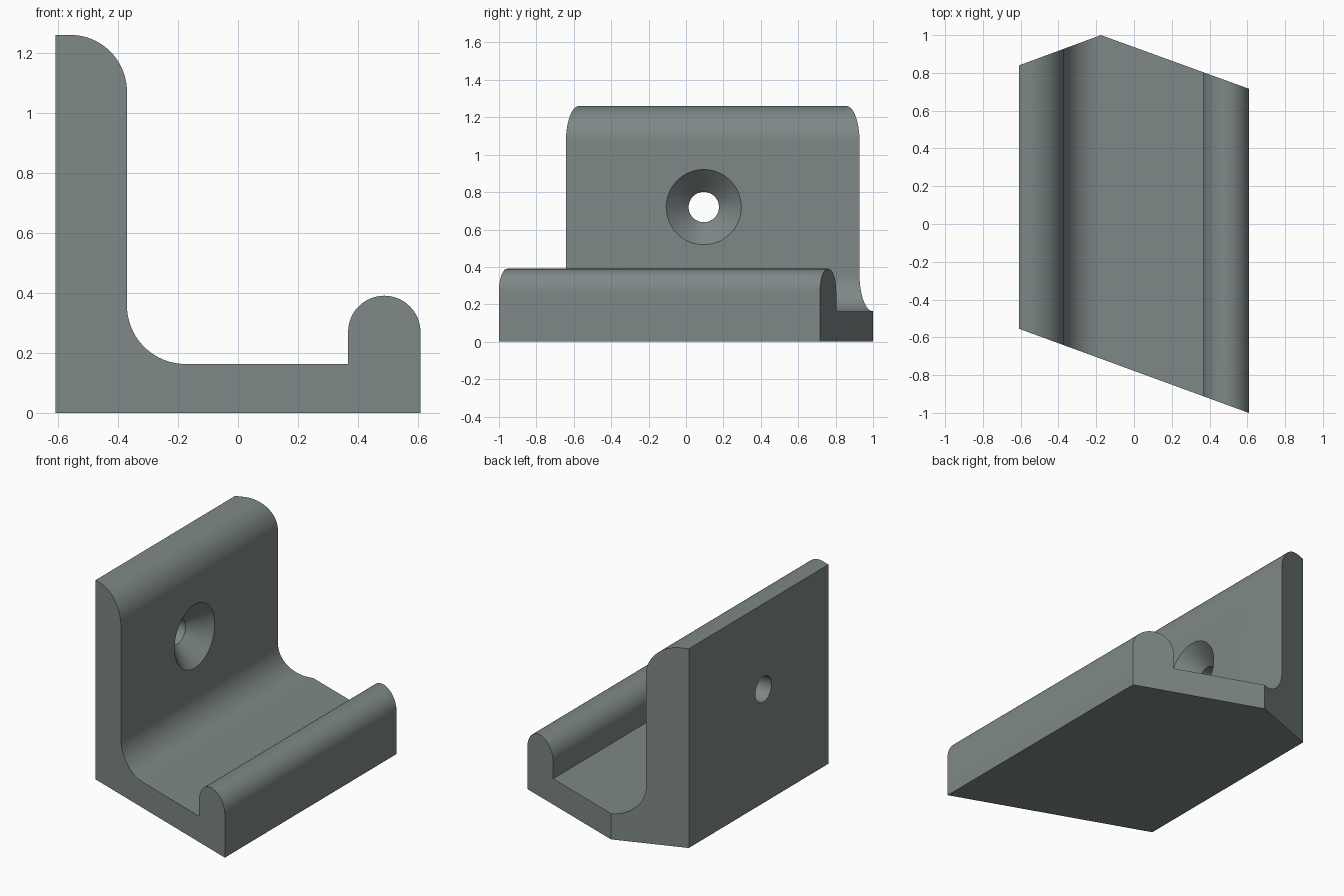
import bpy, bmesh, math
from mathutils import Matrix

if "Cube" in bpy.data.objects:
    bpy.data.objects.remove(bpy.data.objects["Cube"])

X0, X1, XB = -0.608, 0.608, -0.175   # back of wall, outer lip, break of the rear end


def arc(cx, cz, r, a0, a1, n):
    return [(cx + r * math.cos(math.radians(a0 + (a1 - a0) * i / n)),
             cz + r * math.sin(math.radians(a0 + (a1 - a0) * i / n))) for i in range(n + 1)]


def front_y(x):
    return -0.555 - 0.445 * (x - X0) / (X1 - X0)


def back_y(x):
    if x < XB:
        return 0.84 + 0.16 * (x - X0) / (XB - X0)
    return 1.0 - 0.284 * (x - XB) / (X1 - XB)


# Hook profile, split where the rear end changes direction
wall = [(XB, 0), (X0, 0), (X0, 1.26)]
wall += arc(-0.56, 1.07, 0.19, 90, 0, 20)        # rounded wall top
wall += arc(XB, 0.358, 0.195, 180, 270, 20)      # fillet into the floor
floor = [(0.367, 0.163)] + arc(0.4875, 0.27, 0.1205, 180, 0, 32) + [(X1, 0)]
profile = wall + floor

bm = bmesh.new()
front = [bm.verts.new((x, front_y(x), z)) for x, z in profile]
back = [bm.verts.new((x, back_y(x), z)) for x, z in profile]
n, k = len(profile), len(wall)
bm.faces.new(front)
bm.faces.new(back[:k])                           # rear end of the wall
bm.faces.new([back[0]] + back[k - 1:])           # rear end of the floor and lip
for i in range(n):
    j = (i + 1) % n
    bm.faces.new((front[i], front[j], back[j], back[i]))
bmesh.ops.recalc_face_normals(bm, faces=bm.faces)
mesh = bpy.data.meshes.new("hook_bracket")
bm.to_mesh(mesh)
bm.free()
bracket = bpy.data.objects.new("hook_bracket", mesh)
bpy.context.collection.objects.link(bracket)

grey = bpy.data.materials.new("slate_grey")
grey.diffuse_color = (0.21, 0.245, 0.245, 1)
grey.use_nodes = True
grey.node_tree.nodes["Principled BSDF"].inputs["Base Color"].default_value = grey.diffuse_color
mesh.materials.append(grey)

# Screw hole cutter: straight bore, then a countersink, turned about the x axis
bm = bmesh.new()
rings = []
for x, r in [(-0.8, 0.081), (-0.49, 0.081), (-0.37, 0.201), (-0.3, 0.271)]:
    rings.append([bm.verts.new((x, 0.095 + r * math.cos(t), 0.72 + r * math.sin(t)))
                  for t in (2 * math.pi * i / 48 for i in range(48))])
for a, b in zip(rings, rings[1:]):
    for i in range(48):
        j = (i + 1) % 48
        bm.faces.new((a[i], a[j], b[j], b[i]))
bm.faces.new(rings[0])
bm.faces.new(rings[-1])
bmesh.ops.recalc_face_normals(bm, faces=bm.faces)
cut_mesh = bpy.data.meshes.new("screw_hole_cutter")
bm.to_mesh(cut_mesh)
bm.free()
cut_mesh.materials.append(grey)
cutter = bpy.data.objects.new("screw_hole_cutter", cut_mesh)
bpy.context.collection.objects.link(cutter)
cutter.hide_render = True

# Cut the hole, then smooth the curved surfaces
bpy.context.view_layer.objects.active = bracket
bracket.select_set(True)
mod = bracket.modifiers.new("screw_hole", 'BOOLEAN')
mod.operation, mod.solver, mod.object = 'DIFFERENCE', 'EXACT', cutter
bpy.ops.object.modifier_apply(modifier=mod.name)
bpy.data.objects.remove(cutter)
bpy.ops.object.shade_smooth_by_angle(angle=math.radians(25))
